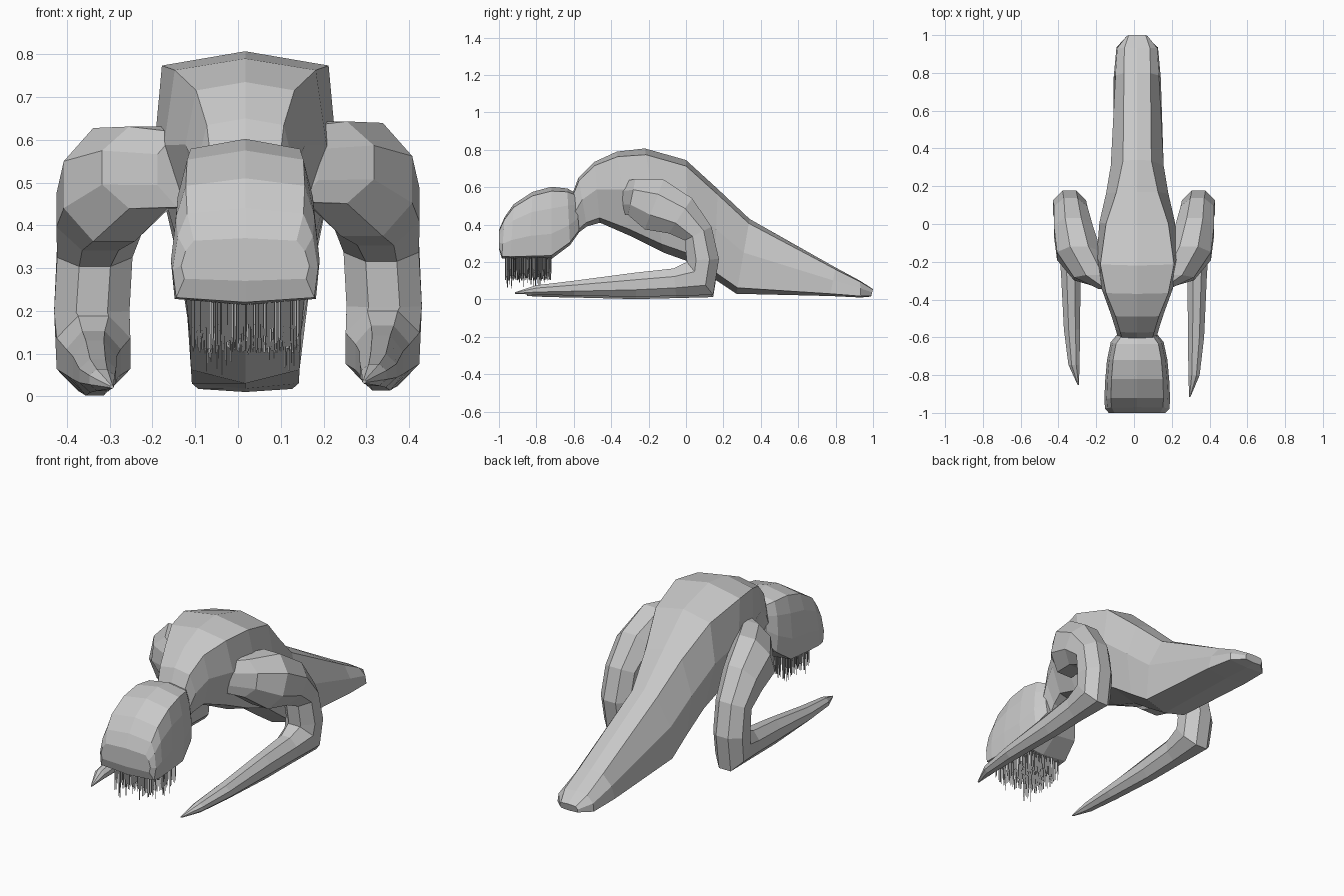
import bpy, bmesh, math, random
from mathutils import Vector

if "Cube" in bpy.data.objects:
    bpy.data.objects.remove(bpy.data.objects["Cube"])

random.seed(4)
CX = 0.017  # slight offset of the body's centre line

grey = bpy.data.materials.new("plain grey")
grey.diffuse_color = (0.58, 0.58, 0.58, 1)
grey.use_nodes = True
grey.node_tree.nodes["Principled BSDF"].inputs["Base Color"].default_value = grey.diffuse_color


def make_object(name, bm):
    bmesh.ops.recalc_face_normals(bm, faces=bm.faces)
    mesh = bpy.data.meshes.new(name)
    bm.to_mesh(mesh)
    bm.free()
    mesh.materials.append(grey)
    ob = bpy.data.objects.new(name, mesh)
    bpy.context.collection.objects.link(ob)
    return ob


def loft(name, rings):
    """Skin a list of equal-length rings and cap both ends."""
    bm = bmesh.new()
    vs = [[bm.verts.new(p) for p in ring] for ring in rings]
    n = len(vs[0])
    for a, b in zip(vs, vs[1:]):
        for i in range(n):
            j = (i + 1) % n
            bm.faces.new((a[i], a[j], b[j], b[i]))
    bm.faces.new(vs[0])
    bm.faces.new(vs[-1])
    return make_object(name, bm)


def hull_rings(stations, depths):
    """Stations: top y, top z, bottom y, bottom z, then the half widths
    found at each of the given depths (fractions from top to bottom)."""
    rings = []
    for ty, tz, by, bz, *widths in stations:
        half = list(zip(depths, widths))
        pts = [(0, 0)] + half + [(1, 0)] + [(t, -w) for t, w in reversed(half)]
        rings.append([(CX + w, ty + (by - ty) * t, tz + (bz - tz) * t)
                      for t, w in pts])
    return rings


# Hunched torso running into a long tapering tail
body = [
    (-0.61, 0.56, -0.57, 0.36, 0.08, 0.105, 0.07),
    (-0.575, 0.65, -0.53, 0.39, 0.09, 0.115, 0.08),
    (-0.49, 0.735, -0.46, 0.41, 0.115, 0.14, 0.10),
    (-0.37, 0.79, -0.30, 0.34, 0.165, 0.19, 0.125),
    (-0.22, 0.807, -0.12, 0.25, 0.195, 0.215, 0.14),
    (0.0, 0.745, 0.02, 0.20, 0.165, 0.20, 0.14),
    (0.17, 0.59, 0.15, 0.11, 0.11, 0.165, 0.13),
    (0.34, 0.43, 0.27, 0.03, 0.075, 0.14, 0.127),
    (0.80, 0.17, 0.77, 0.018, 0.07, 0.115, 0.125),
    (0.93, 0.10, 0.935, 0.01, 0.068, 0.105, 0.11),
    (1.0, 0.055, 0.99, 0.015, 0.045, 0.055, 0.05),
]
loft("body_and_tail", hull_rings(body, (0.06, 0.45, 0.92)))

# Blocky rounded head
head = [
    (-0.59, 0.57, -0.57, 0.36, 0.10),
    (-0.635, 0.593, -0.62, 0.29, 0.14),
    (-0.72, 0.602, -0.72, 0.215, 0.16),
    (-0.82, 0.575, -0.84, 0.213, 0.17),
    (-0.92, 0.51, -0.94, 0.213, 0.174),
    (-0.97, 0.44, -0.985, 0.22, 0.17),
    (-1.0, 0.37, -1.0, 0.27, 0.15),
]
head = [(*s[:4], *(s[4] * k for k in (0.8, 0.93, 1, 0.95))) for s in head]
loft("head", hull_rings(head, (0.06, 0.3, 0.65, 0.95)))

# Arms: x, y, z, half width, half depth along a bent path
arm = [
    (0.11, -0.34, 0.53, 0.08, 0.09),
    (0.21, -0.29, 0.535, 0.11, 0.10),
    (0.29, -0.17, 0.495, 0.12, 0.145),
    (0.322, -0.03, 0.435, 0.105, 0.115),
    (0.335, 0.065, 0.34, 0.09, 0.082),
    (0.342, 0.09, 0.20, 0.09, 0.088),
    (0.338, 0.075, 0.10, 0.088, 0.115),
    (0.338, -0.06, 0.08, 0.065, 0.075),
    (0.335, -0.27, 0.066, 0.052, 0.066),
    (0.328, -0.60, 0.048, 0.044, 0.04),
    (0.318, -0.80, 0.038, 0.03, 0.026),
    (0.295, -0.915, 0.022, 0.004, 0.004),
]


def build_arm(name, side, lift, shorten):
    rings = []
    for i, (x, y, z, hx, hn) in enumerate(arm):
        a, b = arm[max(i - 1, 0)], arm[min(i + 1, len(arm) - 1)]
        t = Vector((0, b[1] - a[1], b[2] - a[2])).normalized()
        n = Vector((0, -t.z, t.y))
        c = Vector((side * x, y if y > -0.4 else y * shorten, z + lift))
        ring = []
        for k in range(8):
            ang = math.tau * (k + 0.5) / 8
            p = c + Vector((side * hx * 1.06 * math.cos(ang), 0, 0)) \
                + n * (hn * 1.06 * math.sin(ang))
            p.z = max(p.z, 0.0)
            ring.append(p)
        rings.append(ring)
    loft(name, rings)


build_arm("left_arm", -1, 0.0, 0.93)
build_arm("right_arm", 1, 0.012, 1.0)

# Beard of thin bristles hanging under the head
bm = bmesh.new()
for _ in range(600):
    x = CX + random.uniform(-0.125, 0.125)
    y = random.uniform(-0.965, -0.72)
    length = random.uniform(0.05, 0.12)
    if random.random() < 0.08:
        length += random.uniform(0.02, 0.06)
    r = 0.0018
    corners = [(x + r * math.cos(k * math.tau / 3),
                y + r * math.sin(k * math.tau / 3)) for k in range(3)]
    top = [bm.verts.new((*c, 0.225)) for c in corners]
    low = [bm.verts.new((*c, 0.22 - length)) for c in corners]
    for k in range(3):
        j = (k + 1) % 3
        bm.faces.new((top[k], top[j], low[j], low[k]))
    bm.faces.new(top)
    bm.faces.new(low)
make_object("beard_bristles", bm)
